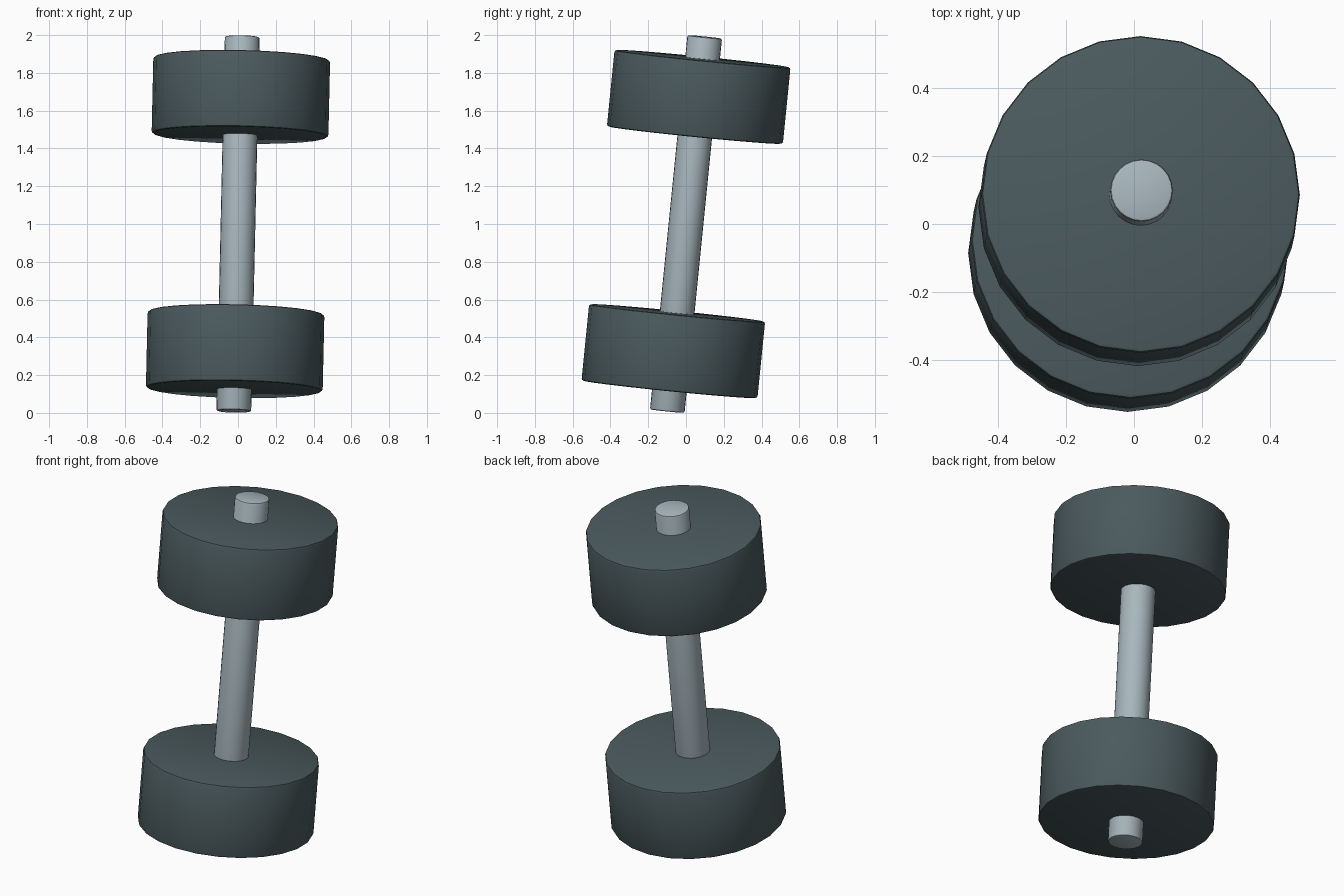
import bpy
import bmesh
import math
from mathutils import Vector, Matrix

if "Cube" in bpy.data.objects:
    bpy.data.objects.remove(bpy.data.objects["Cube"], do_unlink=True)


def material(name, rgb):
    mat = bpy.data.materials.new(name)
    mat.use_nodes = True
    mat.diffuse_color = (*rgb, 1)
    bsdf = mat.node_tree.nodes["Principled BSDF"]
    bsdf.inputs["Base Color"].default_value = (*rgb, 1)
    bsdf.inputs["Roughness"].default_value = 0.6
    return mat


dark_slate = material("dark slate", (0.070, 0.102, 0.111))
pale_steel = material("pale steel", (0.39, 0.47, 0.51))

# The whole dumbbell leans along this axis through its middle
axis = Vector((0.0225, 0.10, 1.0)).normalized()
lean = Vector((0, 0, 1)).rotation_difference(axis).to_matrix().to_4x4()
place = Matrix.Translation((0, 0, 1)) @ lean


def cylinder(name, radius, low, high, sides, bevel, mat):
    """Cylinder along the leaning axis from low to high, with rounded rims."""
    bm = bmesh.new()
    bmesh.ops.create_cone(bm, cap_ends=True, segments=sides, radius1=radius,
                          radius2=radius, depth=high - low)
    mesh = bpy.data.meshes.new(name)
    bm.to_mesh(mesh)
    bm.free()
    mesh.materials.append(mat)
    ob = bpy.data.objects.new(name, mesh)
    bpy.context.collection.objects.link(ob)
    ob.matrix_world = place @ Matrix.Translation((0, 0, (low + high) / 2))
    mod = ob.modifiers.new("rounded rim", 'BEVEL')
    mod.width = bevel
    mod.segments = 2
    mod.limit_method = 'ANGLE'
    mod.angle_limit = math.radians(40)
    bpy.ops.object.select_all(action='DESELECT')
    ob.select_set(True)
    bpy.context.view_layer.objects.active = ob
    bpy.ops.object.modifier_apply(modifier=mod.name)
    bpy.ops.object.shade_smooth_by_angle(angle=math.radians(35))
    return ob


# Handle bar running right through both weights
cylinder("handle_bar", 0.092, -0.996, 0.996, 24, 0.009, pale_steel)

# Two weights, mirrored about the middle
for name, low, high in (("upper_weight", 0.473, 0.880),
                        ("lower_weight", -0.880, -0.473)):
    cylinder(name, 0.468, low, high, 24, 0.012, dark_slate)
